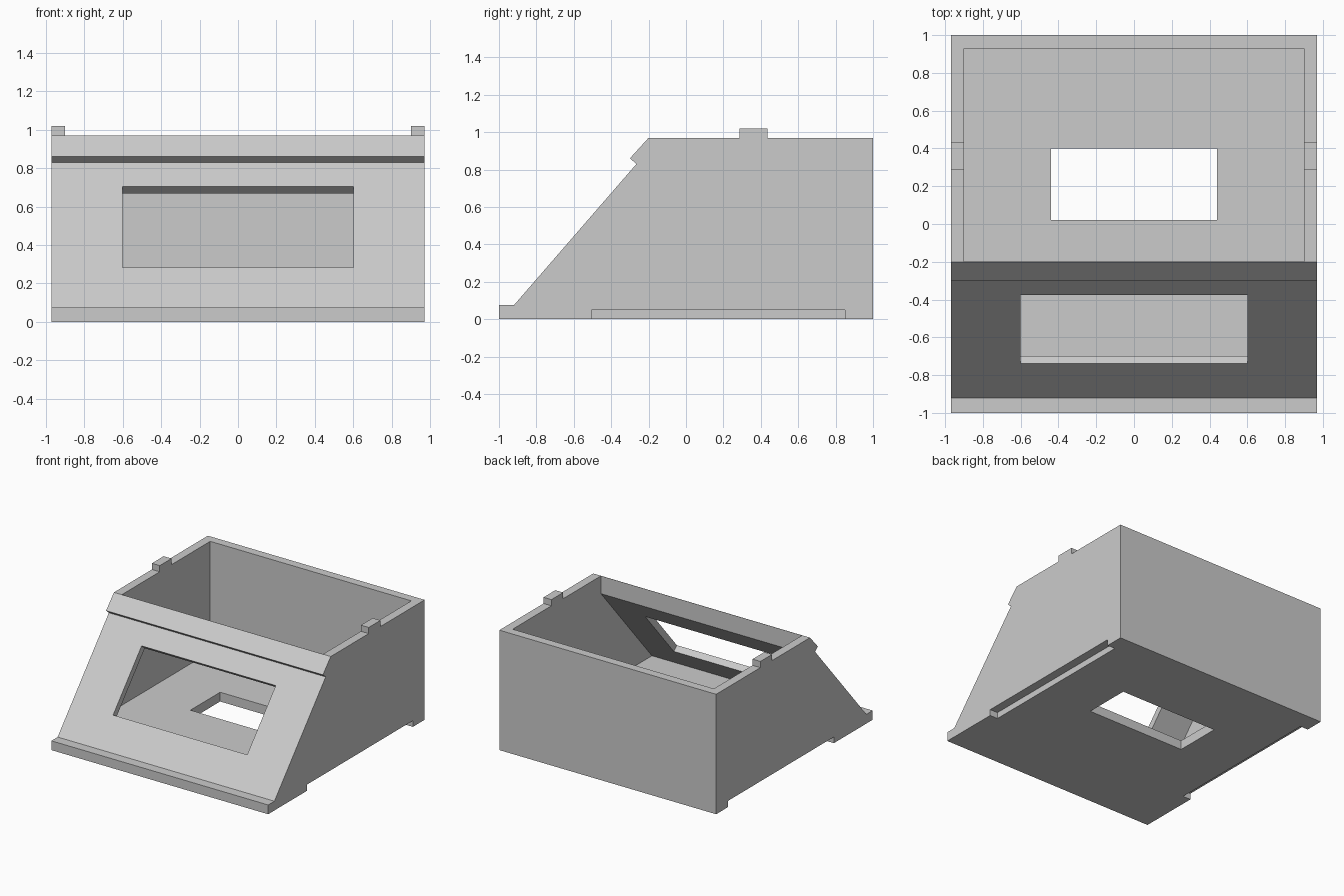
import bpy
import bmesh
from mathutils import Vector

if "Cube" in bpy.data.objects:
    bpy.data.objects.remove(bpy.data.objects["Cube"], do_unlink=True)

grey = bpy.data.materials.new("plain grey")
grey.use_nodes = True
grey.diffuse_color = (0.6, 0.6, 0.6, 1)
grey.node_tree.nodes["Principled BSDF"].inputs["Base Color"].default_value = (0.6, 0.6, 0.6, 1)

HALF_WIDTH, TOP, BACK = 0.97, 0.97, 1.0
WALL, FLOOR, PANEL = 0.07, 0.075, 0.053


def prism(name, profile, x0, x1):
    """Extrude a (y, z) side profile from x0 to x1."""
    bm = bmesh.new()
    face = bm.faces.new([bm.verts.new((x0, y, z)) for y, z in profile])
    moved = bmesh.ops.extrude_face_region(bm, geom=[face])["geom"]
    bmesh.ops.translate(bm, vec=(x1 - x0, 0, 0),
                        verts=[v for v in moved if isinstance(v, bmesh.types.BMVert)])
    bmesh.ops.recalc_face_normals(bm, faces=bm.faces)
    mesh = bpy.data.meshes.new(name)
    bm.to_mesh(mesh)
    bm.free()
    mesh.materials.append(grey)
    obj = bpy.data.objects.new(name, mesh)
    bpy.context.collection.objects.link(obj)
    return obj


def box(name, x0, x1, y0, y1, z0, z1):
    return prism(name, [(y0, z0), (y1, z0), (y1, z1), (y0, z1)], x0, x1)


def cut(target, cutter):
    mod = target.modifiers.new("cut", 'BOOLEAN')
    mod.operation, mod.solver, mod.object = 'DIFFERENCE', 'EXACT', cutter
    bpy.context.view_layer.objects.active = target
    bpy.ops.object.modifier_apply(modifier=mod.name)
    bpy.data.objects.remove(cutter, do_unlink=True)


# Case with front lip, sloped panel and overhanging brow
foot, brow = Vector((-0.92, 0.075)), Vector((-0.265, 0.83))
case = prism("case", [(-1, 0), (-1, 0.075), foot, brow, (-0.3, 0.86),
                      (-0.2, TOP), (BACK, TOP), (BACK, 0)], -HALF_WIDTH, HALF_WIDTH)

# Open cavity whose front follows the sloped panel
along = (brow - foot).normalized()
out = Vector((-along.y, along.x))
inner = foot - out * PANEL


def inner_at(y=None, z=None):
    t = (y - inner.x) / along.x if z is None else (z - inner.y) / along.y
    return inner + along * t


cut(case, prism("cavity_cutter",
                [inner_at(z=FLOOR), inner_at(y=-0.198), (-0.198, 1.2),
                 (BACK - WALL, 1.2), (BACK - WALL, FLOOR)],
                -HALF_WIDTH + WALL, HALF_WIDTH - WALL))

# Window cut square through the sloped panel
low, high = Vector((-0.74, 0.283)), Vector((-0.375, 0.703))
depth = out * 0.08
cut(case, prism("window_cutter", [low - depth, low + depth, high + depth, high - depth], -0.6, 0.6))

# Floor opening
cut(case, box("floor_cutter", -0.44, 0.44, 0.02, 0.4, -0.1, 0.15))

# Grip recesses under the sides and tabs on the rim
for side, s in (("left", 1), ("right", -1)):
    a, b = sorted((s * 0.9, s * 1.1))
    cut(case, box("grip_cutter", a, b, -0.505, 0.85, -0.1, 0.05))
    a, b = sorted((s * (HALF_WIDTH - WALL), s * HALF_WIDTH))
    box(side + "_rim_tab", a, b, 0.285, 0.435, TOP, 1.02)
